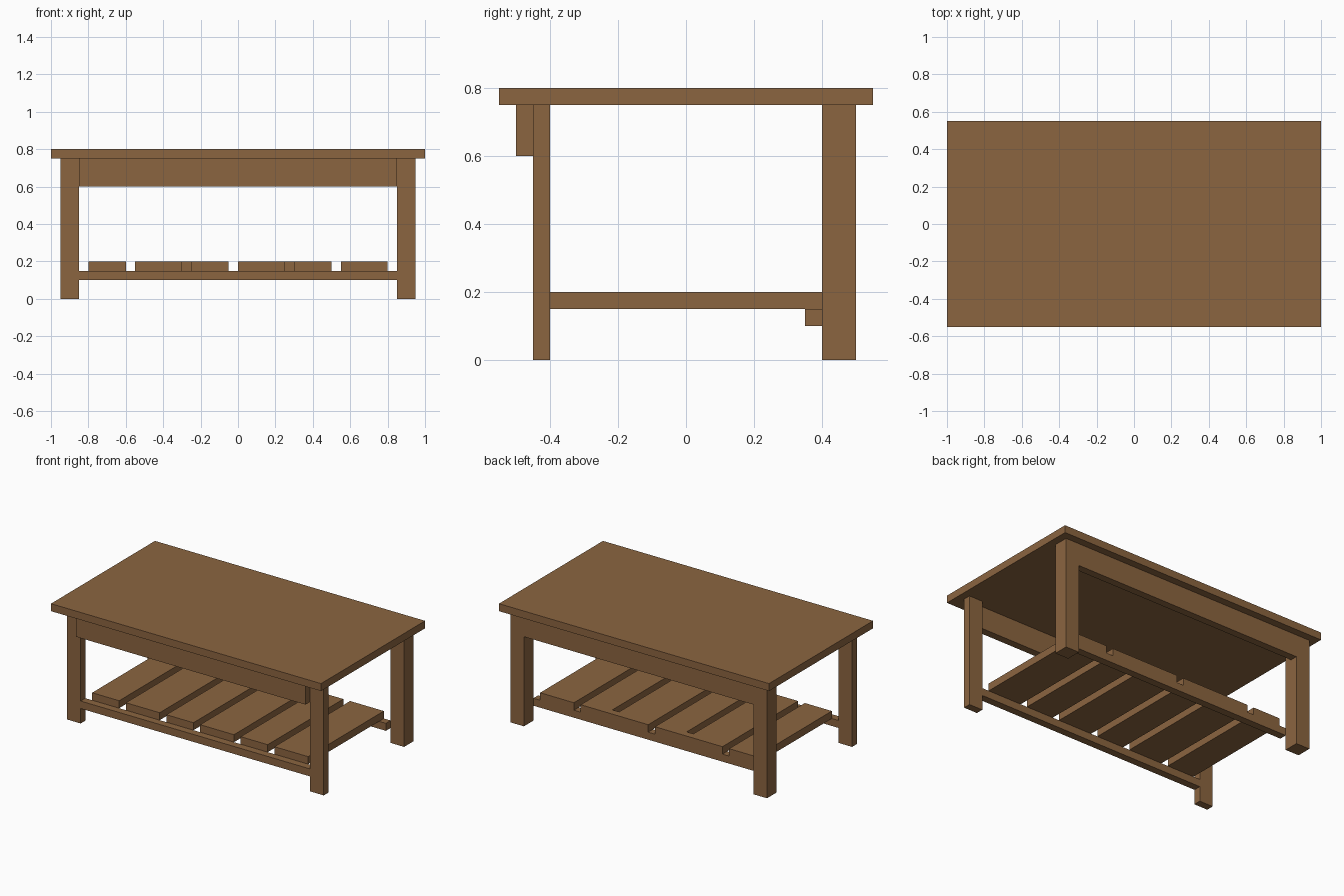
import bpy
import bmesh
from mathutils import Vector

cube = bpy.data.objects.get("Cube")
if cube:
    bpy.data.objects.remove(cube, do_unlink=True)

# Single wood colour
WOOD = (0.26, 0.13, 0.051, 1.0)
wood = bpy.data.materials.new("brown_wood")
wood.use_nodes = True
wood.diffuse_color = WOOD
wood.node_tree.nodes["Principled BSDF"].inputs["Base Color"].default_value = WOOD


def board(name, x, y, z):
    """Box spanning the given (low, high) ranges, with its origin at its centre."""
    low, high = (Vector(corner) for corner in zip(x, y, z))
    size = high - low
    mesh = bpy.data.meshes.new(name)
    bm = bmesh.new()
    bmesh.ops.create_cube(bm, size=1.0)
    bmesh.ops.scale(bm, vec=size, verts=bm.verts)
    bm.to_mesh(mesh)
    bm.free()
    mesh.materials.append(wood)
    obj = bpy.data.objects.new(name, mesh)
    obj.location = (low + high) / 2
    bpy.context.collection.objects.link(obj)
    return obj


# Table top
board("table_top", (-1, 1), (-0.55, 0.55), (0.75, 0.8))

# Legs: thin pair at the front, square pair at the back
for side, x in (("right", (-0.95, -0.85)), ("left", (0.85, 0.95))):
    board(f"front_leg_{side}", x, (-0.45, -0.4), (0, 0.75))
    board(f"back_leg_{side}", x, (0.4, 0.5), (0, 0.75))

# Aprons under the top and rails carrying the shelf
SPAN = (-0.85, 0.85)
board("front_apron", SPAN, (-0.5, -0.45), (0.6, 0.75))
board("back_apron", SPAN, (0.45, 0.5), (0.6, 0.75))
board("front_shelf_rail", SPAN, (-0.45, -0.4), (0.1, 0.15))
board("back_shelf_rail", SPAN, (0.35, 0.4), (0.1, 0.15))

# Shelf slats
SHELF_Z = (0.15, 0.2)
slats = [(-0.8, -0.6), (-0.55, -0.3), (-0.25, -0.05),
         (0, 0.25), (0.3, 0.5), (0.55, 0.8)]
for i, x in enumerate(slats, 1):
    board(f"shelf_slat_{i}", x, (-0.4, 0.4), SHELF_Z)

# Spacer blocks closing two of the gaps at the back
for i, x in enumerate([(-0.3, -0.25), (0.25, 0.3)], 1):
    board(f"slat_spacer_{i}", x, (0.35, 0.4), SHELF_Z)
